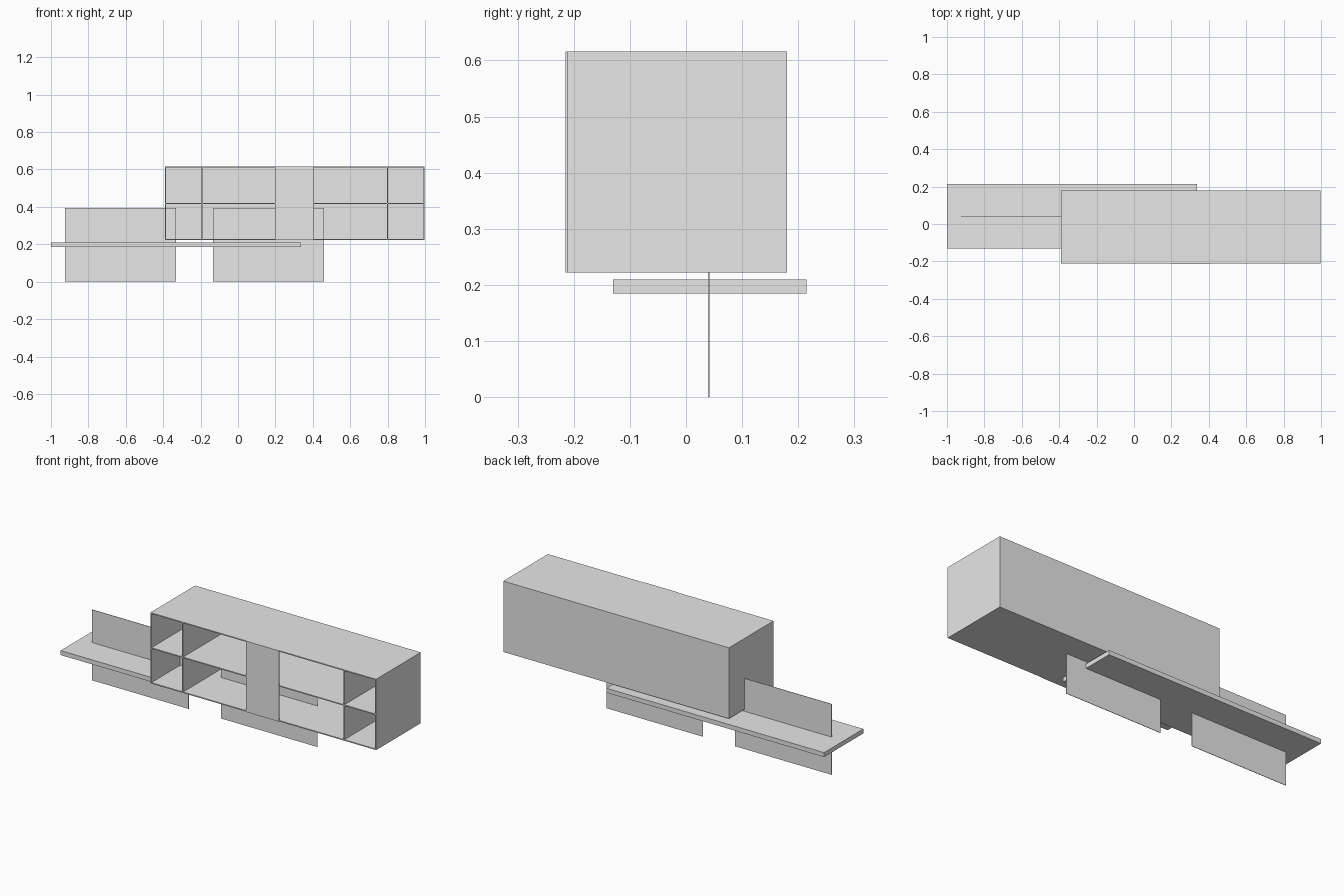
import bpy
import bmesh
from mathutils import Matrix, Vector

cube = bpy.data.objects.get("Cube")
if cube:
    bpy.data.objects.remove(cube, do_unlink=True)

grey = bpy.data.materials.new("light_grey")
grey.use_nodes = True
grey.diffuse_color = (0.8, 0.8, 0.8, 1)
grey.node_tree.nodes["Principled BSDF"].inputs["Base Color"].default_value = (0.8, 0.8, 0.8, 1)


def board(name, x, y, z, tiles=(1, 1, 1)):
    """Board between the given (low, high) limits, cut into equal tiles per axis."""
    low = Vector((x[0], y[0], z[0]))
    size = Vector((x[1], y[1], z[1])) - low
    bm = bmesh.new()
    bmesh.ops.create_cube(bm, size=1, matrix=Matrix.Translation(low + size / 2) @ Matrix.Diagonal((*size, 1)))
    for axis, count in enumerate(tiles):
        normal = Vector((0, 0, 0))
        normal[axis] = 1
        for i in range(1, count):
            bmesh.ops.bisect_plane(bm, geom=bm.verts[:] + bm.edges[:] + bm.faces[:],
                                   plane_co=low + normal * size[axis] * i / count, plane_no=normal)
    mesh = bpy.data.meshes.new(name)
    bm.to_mesh(mesh)
    bm.free()
    mesh.materials.append(grey)
    obj = bpy.data.objects.new(name, mesh)
    bpy.context.collection.objects.link(obj)
    return obj


# Cabinet limits, wall thickness and width of one of its seven modules
left, right = -0.39, 0.998
front, back = -0.212, 0.18
base, top = 0.222, 0.616
t = 0.006
module = (right - left) / 7
depth = (front, back - t)
inner = (left + t, right - t)
middle = (base + top) / 2

# Cabinet shell
board("cabinet_bottom", (left, right), depth, (base, base + t), (7, 2, 1))
board("cabinet_top", (left, right), depth, (top - t, top), (7, 2, 1))
board("cabinet_shelf", inner, depth, (middle - t / 2, middle + t / 2), (7, 2, 1))
board("cabinet_back", (left, right), (back - t, back), (base, top))
board("cabinet_right_side", (left, left + t), depth, (base + t, top - t), (1, 2, 2))
board("cabinet_left_side", (right - t, right), depth, (base + t, top - t), (1, 2, 2))

# Dividers of the end cells, above and below the shelf
for side, x in (("right", left + module), ("left", right - module)):
    board(side + "_lower_divider", (x - t / 2, x + t / 2), depth, (base + t, middle - t / 2))
    board(side + "_upper_divider", (x - t / 2, x + t / 2), depth, (middle + t / 2, top - t))

# Closed front over the middle module
board("front_cover", (left + 3 * module - t, left + 4 * module), (front - 0.003, front), (base, top), (1, 1, 2))

# Plank below the cabinet and the thin upright supports crossing it
board("plank", (-1, 0.338), (-0.13, 0.215), (0.185, 0.21))
for name, start in (("right_support", -0.925), ("left_support", -0.133)):
    board(name, (start, start + 0.594), (0.039, 0.0415), (0, 0.393), (3, 1, 1))
